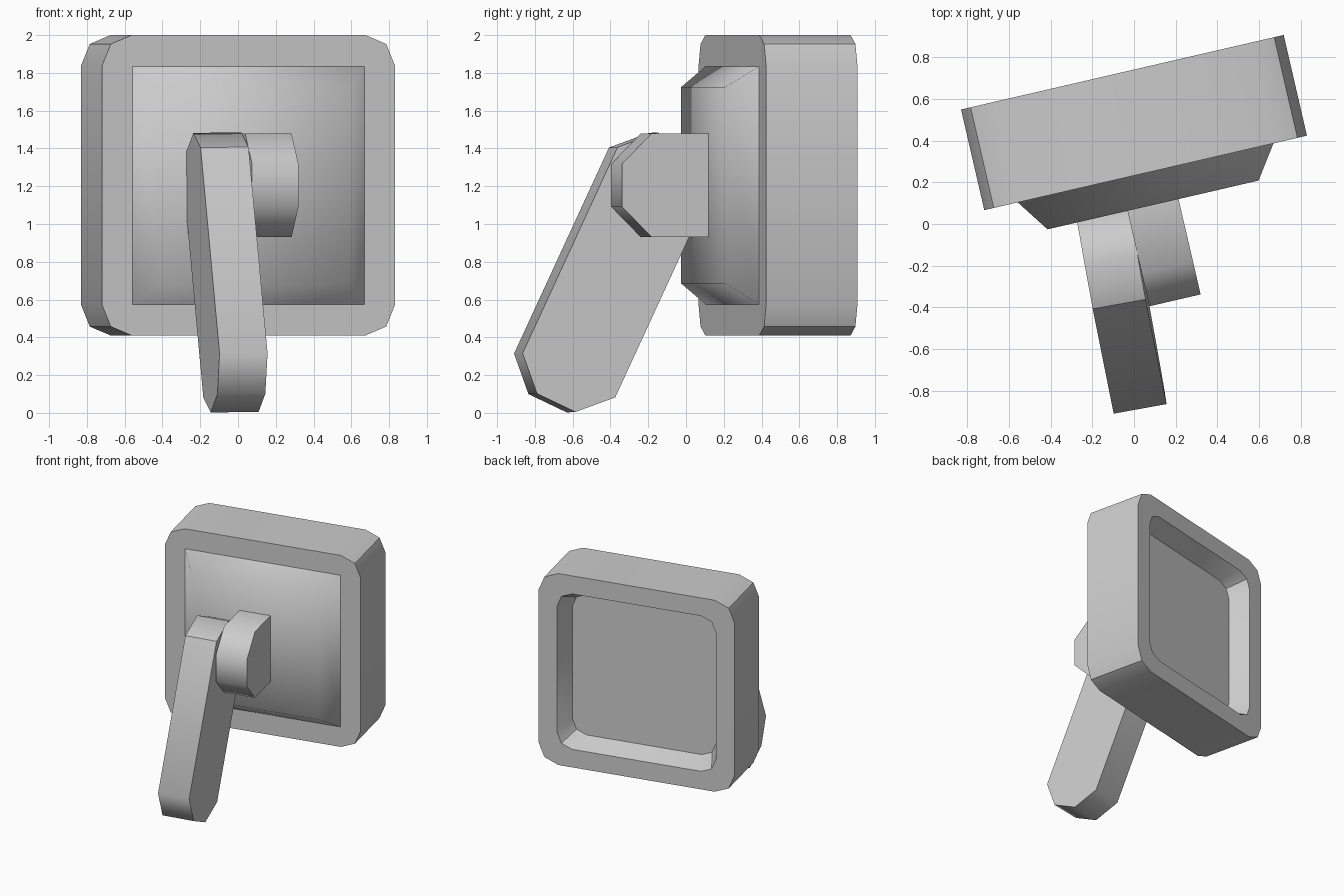
import bpy, bmesh
from math import radians, sin, cos, tan, pi
from mathutils import Matrix, Vector

if "Cube" in bpy.data.objects:
    bpy.data.objects.remove(bpy.data.objects["Cube"])


def loft(name, loops, matrix, angle):
    """Join closed loops in sequence and cap both ends."""
    bm = bmesh.new()
    rings = [[bm.verts.new(p) for p in loop] for loop in loops]
    for a, b in zip(rings, rings[1:]):
        for i in range(len(a)):
            j = (i + 1) % len(a)
            bm.faces.new((a[i], a[j], b[j], b[i]))
    bm.faces.new(rings[0])
    bm.faces.new(rings[-1])
    bmesh.ops.transform(bm, matrix=matrix, verts=bm.verts)
    bmesh.ops.recalc_face_normals(bm, faces=bm.faces)
    mesh = bpy.data.meshes.new(name)
    bm.to_mesh(mesh)
    bm.free()
    ob = bpy.data.objects.new(name, mesh)
    bpy.context.collection.objects.link(ob)
    bpy.ops.object.select_all(action='DESELECT')
    ob.select_set(True)
    bpy.context.view_layer.objects.active = ob
    bpy.ops.object.shade_smooth_by_angle(angle=radians(angle))
    return ob


def square(half, y, radius=0.0):
    """Square in the xz plane; corners rounded with two segments."""
    if radius == 0:
        return [(sx * half, y, sz * half) for sx, sz in ((1, 1), (-1, 1), (-1, -1), (1, -1))]
    c = half - radius
    pts = []
    for k, (sx, sz) in enumerate(((1, 1), (-1, 1), (-1, -1), (1, -1))):
        for s in range(3):
            t = k * pi / 2 + s * pi / 4
            pts.append((sx * c + radius * cos(t), y, sz * c + radius * sin(t)))
    return pts


def prism(name, profile, half, matrix, angle=50):
    """Profile in the yz plane, extruded both ways along x."""
    return loft(name, [[(x, y, z) for y, z in profile] for x in (-half, half)], matrix, angle)


# Head frame: turned 13 degrees about z
head = Matrix.Translation((0, 0.487, 1.205)) @ Matrix.Rotation(radians(13), 4, 'Z')

# Frame body with a shallow, tapered recess in its back
B, F, D = 0.248, -0.248, 0.093
loft("panel_shell", [square(0.795, F, 0.16), square(0.795, B, 0.16),
                     square(0.645, B, 0.12), square(0.583, D, 0.115)], head, 30)

# Tapered, softly shaded boss on the front
loft("front_boss", [square(0.63, F), square(0.52, -0.406)], head, 75)

# Octagonal half-round lug
R = 0.275
S = R * tan(pi / 8)
C = -0.601
lug = [(-0.38, R), (C - S, R), (C - R, S), (C - R, -S), (C - S, -R), (-0.38, -R)]
prism("pivot_lug", lug, 0.126, head)

# Arm beside the lug, octagonal at both ends; local -z runs down the arm
down = Vector((0.1, -0.5, -1.085)).normalized()
side = Vector((0.984, 0.177, 0.009))
side = (side - down * side.dot(down)).normalized()
up = -down
fore = up.cross(side)
basis = Matrix((side, fore, up)).transposed().to_4x4()
arm_matrix = Matrix.Translation((-0.023, -0.595, 0.301)) @ basis
L = 0.978
arm = [(R, -S), (R, L + S), (S, L + R), (-S, L + R),
       (-R, L + S), (-R, -S), (-S, -R), (S, -R)]
support = prism("support_arm", arm, 0.129, arm_matrix)
# Crisp edge where the front of the arm meets its rounded top
for e in support.data.edges:
    if set(e.vertices) == {4, 12}:
        e.use_edge_sharp = True
